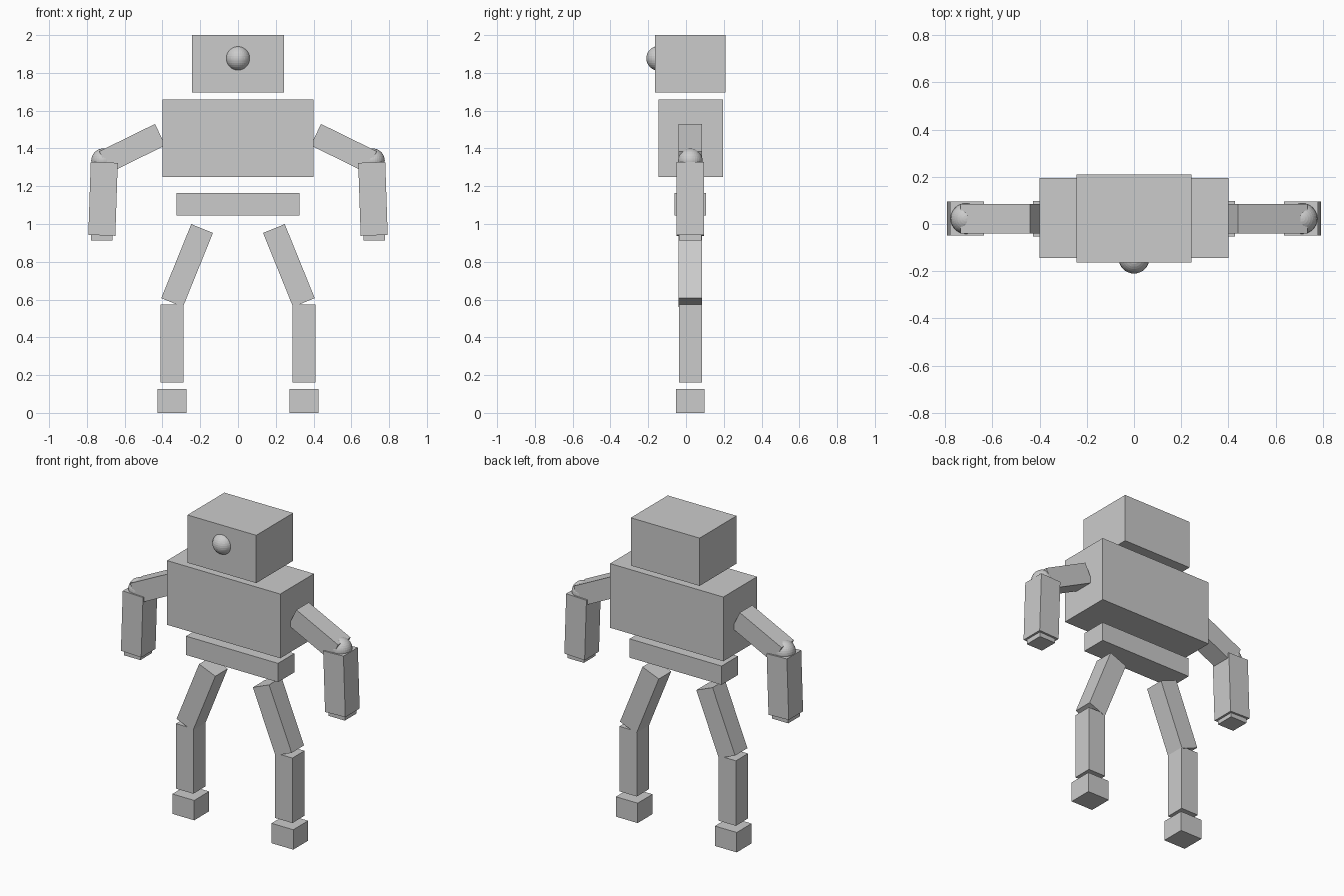
import bpy, math
from mathutils import Vector

if "Cube" in bpy.data.objects:
    bpy.data.objects.remove(bpy.data.objects["Cube"])

Y = 0.023  # depth centre of the limbs


def box(name, lo, hi):
    lo, hi = Vector(lo), Vector(hi)
    bpy.ops.mesh.primitive_cube_add(size=1, location=(lo + hi) / 2)
    ob = bpy.context.object
    ob.name = name
    ob.scale = hi - lo
    return ob


def limb(name, a, b, width, depth):
    """Box running between two (x, z) points."""
    dx, dz = b[0] - a[0], b[1] - a[1]
    bpy.ops.mesh.primitive_cube_add(
        size=1, location=((a[0] + b[0]) / 2, Y, (a[1] + b[1]) / 2),
        rotation=(0, math.atan2(dx, dz), 0))
    ob = bpy.context.object
    ob.name = name
    ob.scale = (width, depth, math.hypot(dx, dz))
    return ob


def ball(name, centre, radius):
    bpy.ops.mesh.primitive_uv_sphere_add(segments=32, ring_count=16,
                                         radius=radius, location=centre)
    bpy.context.object.name = name


# Head, eye and body
box("head", (-0.243, -0.163, 1.695), (0.243, 0.21, 2.0))
ball("eye", (0, -0.145, 1.877), 0.065)
box("torso", (-0.4, -0.145, 1.25), (0.4, 0.195, 1.66))
box("pelvis", (-0.325, -0.06, 1.045), (0.325, 0.105, 1.165))

# Arms and legs, one per side
for side, s in (("left", -1), ("right", 1)):
    limb(side + "_upper_arm", (s * 0.412, 1.473), (s * 0.707, 1.328), 0.126, 0.125)
    ball(side + "_elbow", (s * 0.712, Y, 1.335), 0.065)
    limb(side + "_forearm", (s * 0.708, 1.326), (s * 0.721, 0.94), 0.143, 0.145)
    limb(side + "_hand", (s * 0.722, 1.0), (s * 0.722, 0.912), 0.115, 0.118)
    limb(side + "_thigh", (s * 0.19, 0.976), (s * 0.349, 0.584), 0.124, 0.125)
    limb(side + "_shin", (s * 0.35, 0.575), (s * 0.35, 0.16), 0.122, 0.122)
    limb(side + "_foot", (s * 0.35, 0.127), (s * 0.35, 0.0), 0.154, 0.15)
